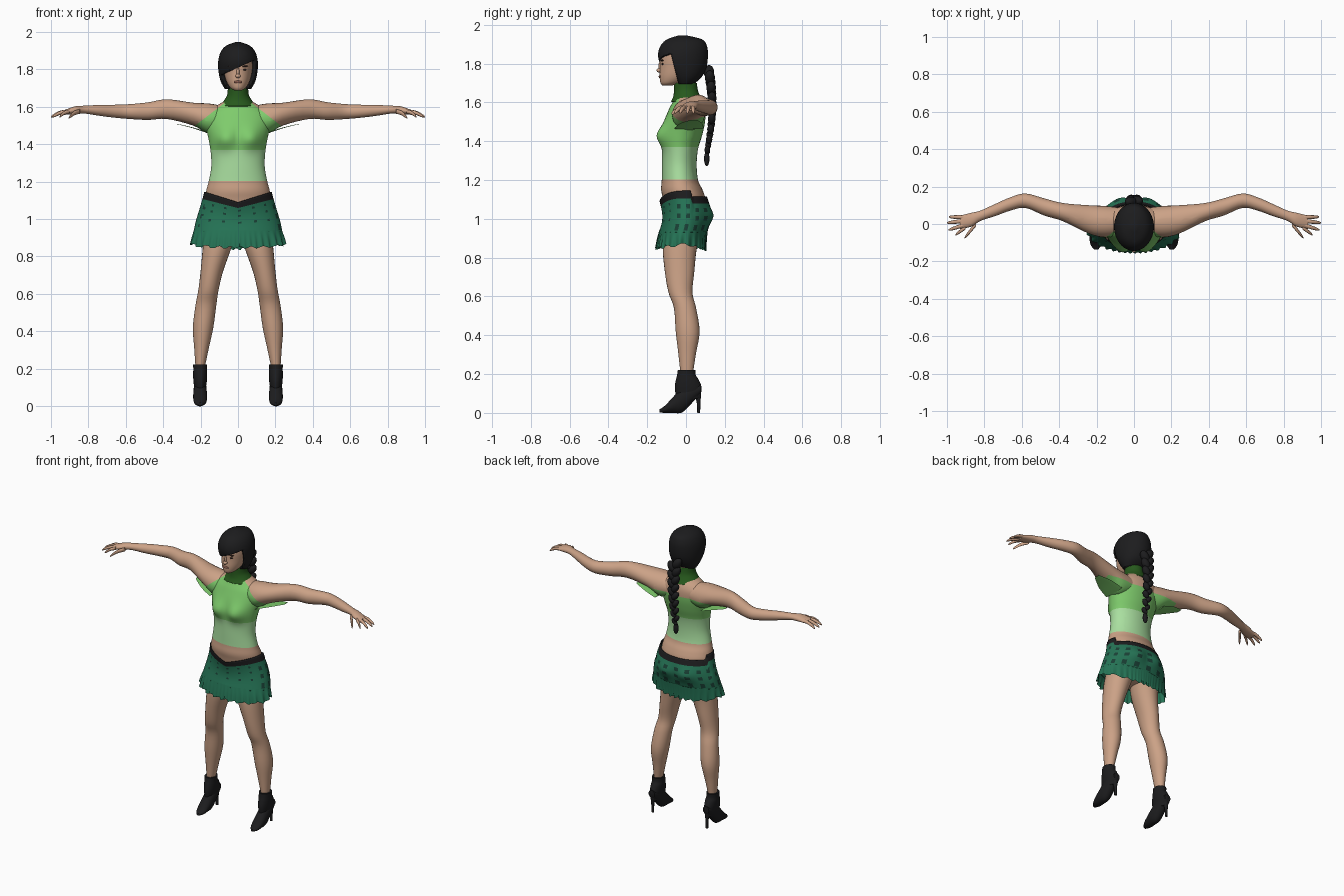
import bpy, bmesh, math
from mathutils import Vector, Matrix

cube = bpy.data.objects.get("Cube")
if cube:
    bpy.data.objects.remove(cube)


def material(name, *rgb):
    m = bpy.data.materials.new(name)
    m.use_nodes = True
    m.diffuse_color = (*rgb, 1)
    m.node_tree.nodes["Principled BSDF"].inputs["Base Color"].default_value = (*rgb, 1)
    return m


SKIN = material("skin", .60, .36, .24)
GREEN = material("mid_green", .21, .60, .15)
PALE = material("pale_green", .40, .74, .35)
COLLAR = material("dark_green", .02, .10, .012)
TEAL = material("teal_cloth", .018, .17, .09)
PATCH = material("teal_patch", .01, .05, .035)
BLACK = material("black", .012, .012, .013)
BROWN = material("dark_brown", .04, .02, .015)
LIPS = material("lips", .33, .14, .10)


def finish(name, bm, mats, solid=0):
    bmesh.ops.recalc_face_normals(bm, faces=bm.faces)
    mesh = bpy.data.meshes.new(name)
    bm.to_mesh(mesh)
    bm.free()
    for m in mats:
        mesh.materials.append(m)
    ob = bpy.data.objects.new(name, mesh)
    bpy.context.scene.collection.objects.link(ob)
    if solid:
        mod = ob.modifiers.new("thickness", 'SOLIDIFY')
        mod.thickness, mod.offset = solid, -1
    bpy.ops.object.select_all(action='DESELECT')
    ob.select_set(True)
    bpy.context.view_layer.objects.active = ob
    bpy.ops.object.shade_smooth_by_angle(angle=math.radians(55))
    return ob


def spline(rows, steps):
    """Smooth in-between stations through the given ones."""
    pts = [rows[0], *rows, rows[-1]]
    for i in range(len(rows) - 1):
        for k in range(steps):
            t = k / steps
            yield [b + t / 2 * (c - a + t * (2 * a - 5 * b + 4 * c - d + t * (3 * (b - c) + d - a)))
                   for a, b, c, d in zip(*pts[i:i + 4])]
    yield rows[-1]


def loft(name, axis, rows, mats, n=24, steps=4, side=1, deform=None, cuts=(),
         paint=None, cull=None, caps=True, solid=0):
    """Oval sections: each row is a station and the two extents across it."""
    bm = bmesh.new()
    rings = []
    for t, u0, u1, v0, v1 in spline(rows, steps):
        ring = []
        for j in range(n):
            a = math.tau * j / n
            u = (u0 + u1) / 2 + (u1 - u0) / 2 * math.cos(a)
            v = (v0 + v1) / 2 + (v1 - v0) / 2 * math.sin(a)
            p = Vector({'x': (t, u, v), 'y': (u, t, v), 'z': (u, v, t)}[axis])
            p.x *= side
            ring.append(bm.verts.new(deform(p) if deform else p))
        rings.append(ring)
    for a, b in zip(rings, rings[1:]):
        for j in range(n):
            k = (j + 1) % n
            bm.faces.new((a[j], a[k], b[k], b[j]))
    if caps:
        bm.faces.new(rings[0])
        bm.faces.new(rings[-1])
    for co, no in cuts:
        bmesh.ops.bisect_plane(bm, geom=bm.verts[:] + bm.edges[:] + bm.faces[:],
                               plane_co=co, plane_no=no)
    if cull:
        bmesh.ops.delete(bm, geom=[f for f in bm.faces if cull(f.calc_center_median())],
                         context='FACES')
    if paint:
        for i, f in enumerate(bm.faces):
            f.material_index = paint(f.calc_center_median(), i)
    return finish(name, bm, mats, solid)


def blobs(name, mat, items):
    """Ellipsoids given as centre, radii and roll about y."""
    bm = bmesh.new()
    for loc, size, roll in items:
        mx = Matrix.Translation(loc) @ Matrix.Rotation(roll, 4, 'Y') @ Matrix.Diagonal((*size, 1))
        bmesh.ops.create_uvsphere(bm, u_segments=14, v_segments=10, radius=1, matrix=mx)
    return finish(name, bm, [mat])


def sym(rows):
    return [(z, -w, w, f, b) for z, w, f, b in rows]


def bump(p, x, z, rx, rz):
    return math.exp(-((abs(p.x) - x) / rx) ** 2 - ((p.z - z) / rz) ** 2)


# Halter top: colour regions shared by torso and arms
TOP_CUTS = [((.08, 0, 1.615), (.61, 0, .79)), ((-.08, 0, 1.615), (-.61, 0, .79)),
            ((0, .03, 0), (0, 1, 0)), ((0, 0, 1.525), (0, 0, 1)),
            ((0, 0, 1.37), (0, 0, 1)), ((0, 0, 1.203), (0, 0, 1))]


def top_paint(c, i):
    if c.z < 1.203 or abs(c.x) > .27:
        return 0
    if c.z < 1.37:
        return 2
    edge = 1.615 - .77 * (abs(c.x) - .08) if c.y < .03 else 1.525
    return 1 if c.z < edge else 0


def chest(p):
    if p.y < 0:
        p.y -= .042 * bump(p, .07, 1.43, .06, .055)
    return p


loft("torso", 'z', sym([
    (.90, .10, -.09, .07), (1.0, .165, -.10, .105), (1.10, .174, -.118, .10),
    (1.15, .170, -.128, .085), (1.20, .157, -.125, .062), (1.28, .143, -.124, .055),
    (1.36, .146, -.122, .062), (1.43, .158, -.118, .083), (1.50, .172, -.112, .098),
    (1.56, .168, -.09, .10), (1.60, .125, -.07, .09), (1.63, .075, -.06, .072),
    (1.66, .053, -.056, .056), (1.71, .048, -.06, .05)]),
    [SKIN, GREEN, PALE], n=48, steps=5, deform=chest, cuts=TOP_CUTS, paint=top_paint)

loft("collar", 'z', sym([(1.605, .098, -.078, .092), (1.63, .078, -.066, .076),
                         (1.66, .059, -.062, .062), (1.70, .054, -.062, .056)]),
     [COLLAR], n=32, caps=False, solid=.006)


# Skirt with dipped black waistband and woven patches
def skirt_shape(p):
    if p.y < -.02:
        p.z -= .055 * max(0, 1 - abs(p.x) / .18) * (p.z - .93) / .21
    elif p.y > .03:
        p.y += .022 * bump(p, .075, 1.03, .06, .05)
        p.z -= .03 * (p.z - .93) / .21
    return p


def skirt_paint(c, i):
    row, col = divmod(i, 80)
    if row > 12:
        return 2
    if c.y < -.06:
        return int(row in (4, 8, 11) and col % 5 == 0)
    return int(row % 4 in (1, 2) and col % 5 < 2)


loft("skirt", 'z', sym([(.93, .238, -.14, .11), (.99, .225, -.126, .122), (1.04, .210, -.122, .126),
                        (1.09, .195, -.126, .122), (1.145, .180, -.136, .108)]),
     [TEAL, PATCH, BLACK], n=80, deform=skirt_shape, paint=skirt_paint, caps=False, solid=.005)


def pleats(p):
    f = (.94 - p.z) / .07
    a = math.atan2(p.y, p.x)
    p.xy *= 1 + .028 * f * math.sin(36 * a)
    p.z -= f * (abs(p.y) / .15 * (.045 if p.y > 0 else .022) + .006 * math.sin(18 * a))
    return p


loft("skirt_ruffle", 'z', sym([(.94, .236, -.138, .112), (.905, .245, -.148, .106),
                               (.87, .252, -.155, .102)]),
     [TEAL], n=216, steps=3, deform=pleats, caps=False)

# Limbs, built once per side
for side, tag in ((1, "left"), (-1, "right")):
    loft(tag + "_arm", 'x', [
        (.06, -.055, .085, 1.48, 1.60), (.15, -.072, .096, 1.455, 1.617),
        (.24, -.052, .10, 1.50, 1.622), (.38, .015, .112, 1.535, 1.64),
        (.48, .045, .137, 1.53, 1.624), (.58, .086, .163, 1.535, 1.614),
        (.66, .072, .143, 1.542, 1.611), (.74, .043, .108, 1.552, 1.61),
        (.82, .017, .072, 1.564, 1.606), (.87, -.014, .06, 1.561, 1.603),
        (.93, -.026, .045, 1.557, 1.582)],
        [SKIN, GREEN, PALE], n=28, side=side, cuts=TOP_CUTS, paint=top_paint)

    # Fingers: base and tip of each, thumb last
    digits = [(.91, .036, .99, .038), (.915, .016, 1.0, .006), (.91, -.006, .992, -.032),
              (.90, -.018, .955, -.058), (.845, .0, .905, -.073)]
    for k, (x0, y0, x1, y1) in enumerate(digits):
        r, drop = (.011, .03) if k < 4 else (.013, .035)
        rows = []
        for t, w in ((0, 1), (.45, .95), (.85, .7), (1, .25)):
            x, y, z = x0 + t * (x1 - x0), y0 + t * (y1 - y0), 1.575 - drop * t * t
            rows.append((x, y - r * w, y + r * w, z - r * w, z + r * w))
        loft(f"{tag}_{'thumb' if k == 4 else 'finger'}_{k}", 'x', rows, [SKIN], n=10,
             steps=3, side=side)

    loft(tag + "_armhole_flap", 'x', [(.17, -.06, .09, 1.462, 1.468), (.25, -.035, .085, 1.488, 1.492),
                                      (.33, .02, .06, 1.508, 1.51)], [GREEN], n=12, side=side)

    loft(tag + "_leg", 'z', [
        (.22, .175, .228, -.03, .038), (.31, .156, .234, -.04, .052), (.42, .132, .241, -.053, .07),
        (.54, .116, .227, -.062, .052), (.62, .104, .212, -.09, .033), (.72, .08, .2, -.108, .042),
        (.85, .034, .188, -.12, .056), (.96, .004, .175, -.11, .085)],
        [SKIN], n=28, side=side)

    # High-heeled ankle boots
    loft(tag + "_boot_shaft", 'z', [
        (.075, .175, .23, -.05, .07), (.13, .167, .238, -.058, .08), (.17, .165, .24, -.052, .066),
        (.195, .166, .239, -.046, .05), (.222, .165, .24, -.042, .048)], [BLACK], side=side)
    loft(tag + "_boot_foot", 'y', [
        (-.137, .192, .213, .002, .018), (-.11, .173, .232, 0, .036), (-.07, .166, .239, 0, .078),
        (-.02, .166, .239, .002, .13), (.03, .17, .235, .05, .15), (.078, .18, .225, .10, .15)],
        [BLACK], side=side)
    loft(tag + "_boot_heel", 'z', [(0, .193, .211, .058, .073), (.06, .192, .213, .054, .075),
                                   (.125, .178, .227, .03, .08)], [BLACK], n=12, side=side)

# Head and face
loft("head", 'z', sym([
    (1.688, .02, -.122, -.07), (1.702, .042, -.132, -.02), (1.735, .062, -.136, .04),
    (1.78, .074, -.134, .08), (1.83, .079, -.132, .09), (1.88, .074, -.118, .085),
    (1.92, .045, -.07, .05)]), [SKIN], n=32)
blobs("nose", SKIN, [((0, -.137, 1.765), (.015, .015, .011), 0),
                     ((0, -.131, 1.785), (.008, .012, .026), 0)])
blobs("mouth", LIPS, [((0, -.134, 1.733), (.023, .007, .007), 0)])
blobs("eyes", BROWN, [((s * .032, -.121, 1.798), (.014, .006, .005), 0) for s in (1, -1)])
blobs("eyebrows", BROWN, [((s * .034, -.122, 1.816), (.02, .007, .004), s * -.12) for s in (1, -1)])

# Hair with a slanted fringe and an open face
loft("hair", 'z', sym([
    (1.695, .07, -.05, .04), (1.73, .09, -.085, .08), (1.78, .103, -.125, .105),
    (1.84, .106, -.144, .113), (1.89, .094, -.132, .108), (1.925, .066, -.098, .083),
    (1.946, .015, -.035, .0)]), [BLACK], n=48, steps=5,
    cuts=[((0, 0, 1.81), (-.41, 0, .91)), ((0, -.055, 1.76), (0, 1, .25))],
    cull=lambda c: c.z < 1.81 + .45 * c.x and c.y < -.055 - .25 * (c.z - 1.76), solid=.02)

# Plaited braid: overlapping leaning strands that taper downward
strands = []
for i in range(16):
    t = i / 15
    s = 1 if i % 2 else -1
    w = 1 - .45 * t
    y = .105 + .03 * math.sin(math.pi * min(1, t * .8 + .15))
    strands.append(((s * .017 * w, y, 1.755 - .40 * t), (.027 * w, .027 * w, .042 * w), s * .6))
strands.append(((0, .112, 1.345), (.012, .012, .012), 0))
strands.append(((0, .107, 1.31), (.017, .014, .038), 0))
blobs("braid", BLACK, strands)
